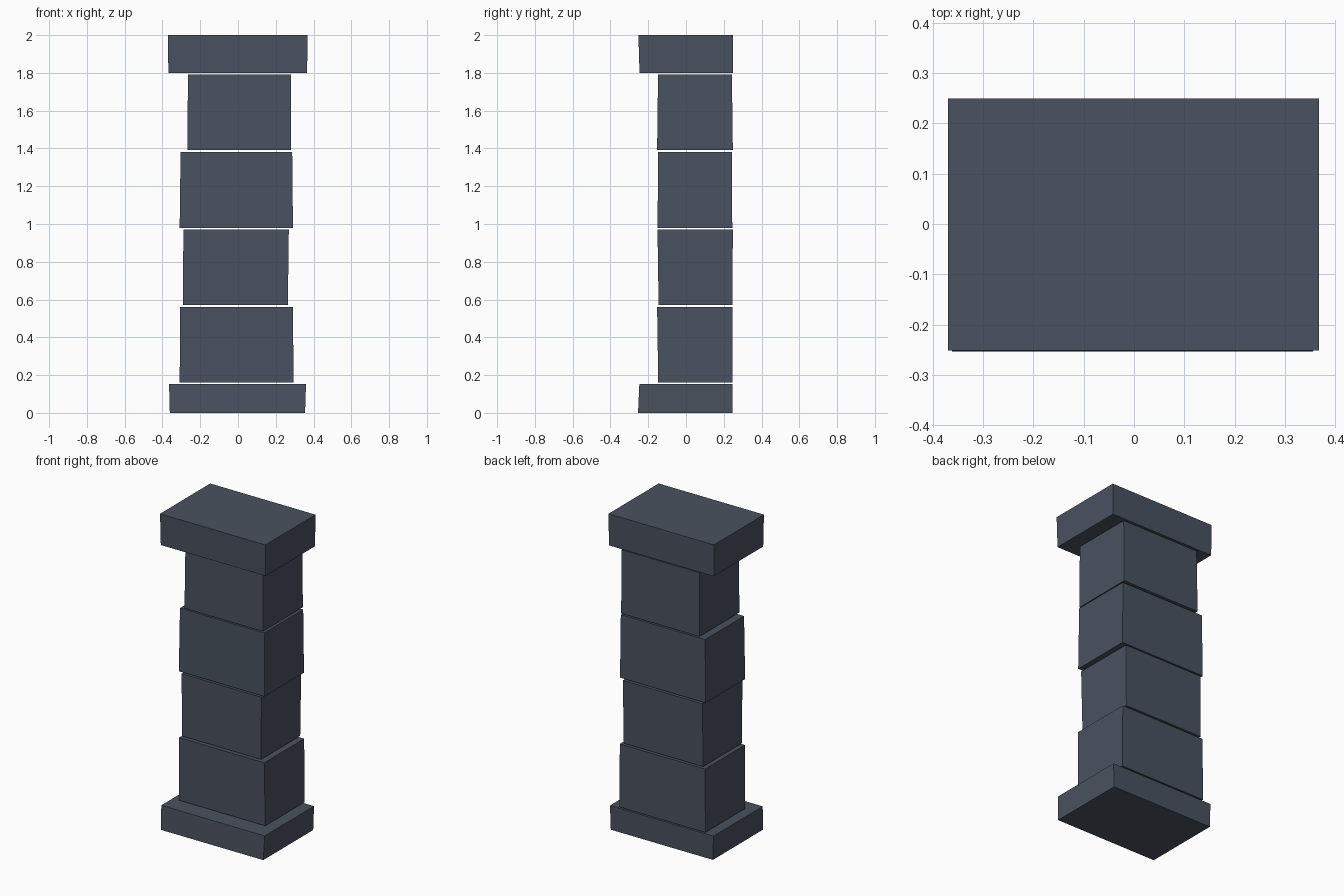
import bpy
import bmesh

cube = bpy.data.objects.get("Cube")
if cube:
    bpy.data.objects.remove(cube, do_unlink=True)

# Slate stone colour shared by every block
slate = bpy.data.materials.new("dark_slate_stone")
slate.use_nodes = True
colour = (0.068, 0.084, 0.115, 1.0)
slate.diffuse_color = colour
bsdf = slate.node_tree.nodes["Principled BSDF"]
bsdf.inputs["Base Color"].default_value = colour
bsdf.inputs["Roughness"].default_value = 0.9


def block(name, z0, z1, bottom, top):
    """Roughly hewn block; bottom and top are (left, right, front, back) edges."""
    bm = bmesh.new()
    bmesh.ops.create_cube(bm, size=2)
    for v in bm.verts:
        x0, x1, y0, y1 = top if v.co.z > 0 else bottom
        v.co = (x1 if v.co.x > 0 else x0,
                y1 if v.co.y > 0 else y0,
                z1 if v.co.z > 0 else z0)
    mesh = bpy.data.meshes.new(name)
    bm.to_mesh(mesh)
    bm.free()
    mesh.materials.append(slate)
    obj = bpy.data.objects.new(name, mesh)
    bpy.context.collection.objects.link(obj)
    return obj


# Wide foot slab
block("base_slab", 0, 0.152,
      (-0.361, 0.355, -0.254, 0.246), (-0.365, 0.36, -0.247, 0.247))

# Stacked shaft blocks with thin open joints, flush at the back
block("shaft_block_lower", 0.16, 0.561,
      (-0.309, 0.294, -0.147, 0.247), (-0.306, 0.291, -0.153, 0.247))
block("shaft_block_lower_middle", 0.572, 0.97,
      (-0.292, 0.264, -0.145, 0.246), (-0.289, 0.269, -0.151, 0.248))
block("shaft_block_upper_middle", 0.98, 1.38,
      (-0.309, 0.291, -0.151, 0.245), (-0.304, 0.287, -0.147, 0.243))
block("shaft_block_upper", 1.391, 1.792,
      (-0.268, 0.281, -0.153, 0.248), (-0.265, 0.281, -0.148, 0.243))

# Wide top slab
block("cap_slab", 1.8, 2.0,
      (-0.369, 0.366, -0.246, 0.249), (-0.37, 0.368, -0.252, 0.25))
